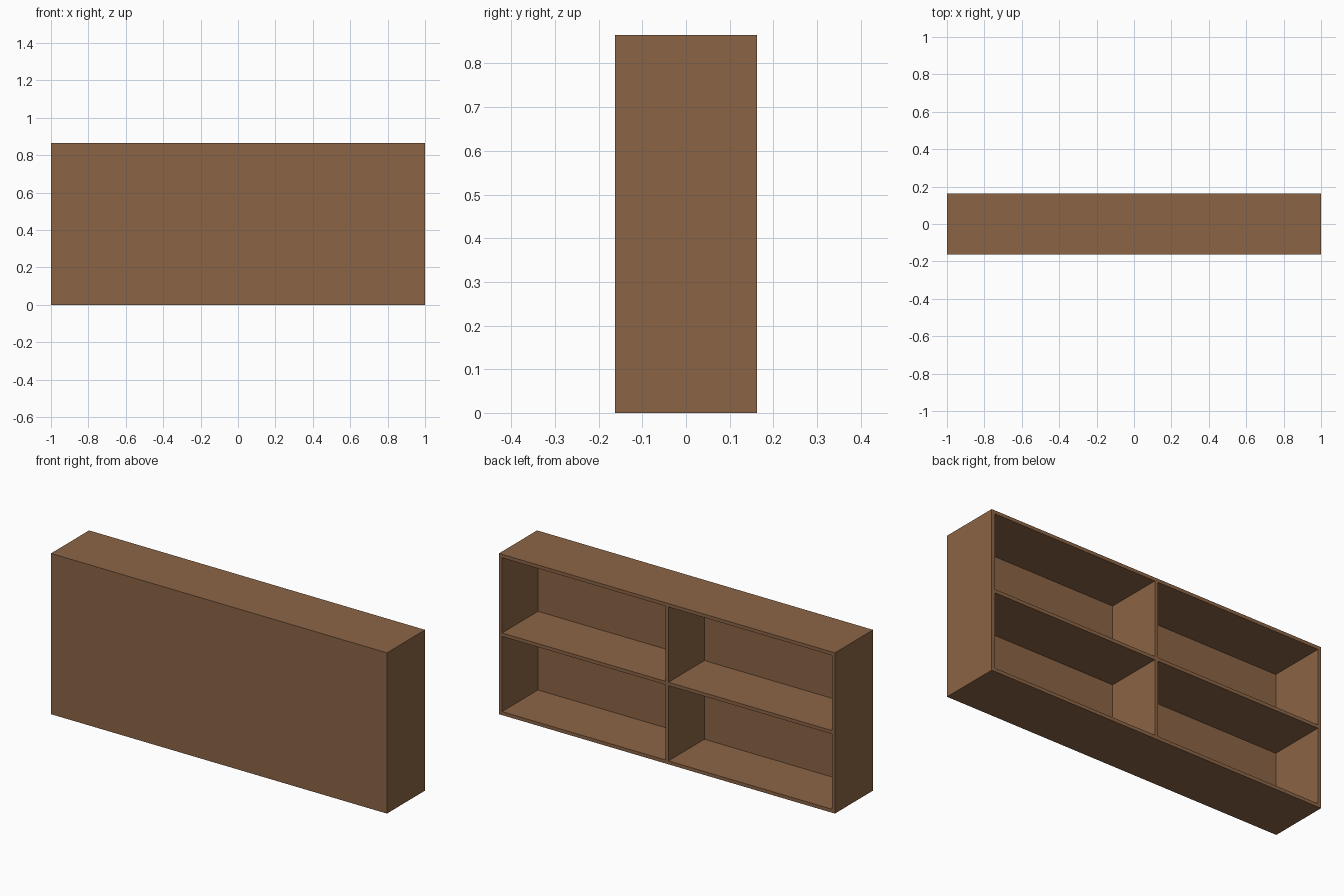
import bpy

if "Cube" in bpy.data.objects:
    bpy.data.objects.remove(bpy.data.objects["Cube"])

# Overall size and board thickness
W, D, H, T = 2.0, 0.324, 0.865, 0.0185

wood = bpy.data.materials.new("brown_wood")
wood.diffuse_color = (0.26, 0.13, 0.06, 1)
wood.use_nodes = True
wood.node_tree.nodes["Principled BSDF"].inputs["Base Color"].default_value = wood.diffuse_color


def board(name, x, y, z):
    """Box spanning the given (min, max) range on each axis."""
    bpy.ops.mesh.primitive_cube_add(size=1)
    ob = bpy.context.object
    ob.name = name
    ob.location = [(a + b) / 2 for a, b in (x, y, z)]
    ob.scale = [b - a for a, b in (x, y, z)]
    bpy.ops.object.transform_apply(location=True, rotation=False, scale=True)
    ob.data.materials.append(wood)
    return ob


full_y = (-D / 2, D / 2)
inner_y = (-D / 2 + T, D / 2)
inner_x = W / 2 - T

# Outer frame: top and bottom run full width, sides sit between them
board("bottom_board", (-W / 2, W / 2), full_y, (0, T))
board("top_board", (-W / 2, W / 2), full_y, (H - T, H))
for side, s in (("left", -1), ("right", 1)):
    board(side + "_side", sorted((s * inner_x, s * W / 2)), full_y, (T, H - T))

# Closed panel on the -y face
board("closing_panel", (-inner_x, inner_x), (-D / 2, -D / 2 + T), (T, H - T))

# Central upright and one shelf on each side of it
board("centre_divider", (-T / 2, T / 2), inner_y, (T, H - T))
for side, s in (("left", -1), ("right", 1)):
    board(side + "_shelf", sorted((s * T / 2, s * inner_x)), inner_y,
          (H / 2 - T / 2, H / 2 + T / 2))
